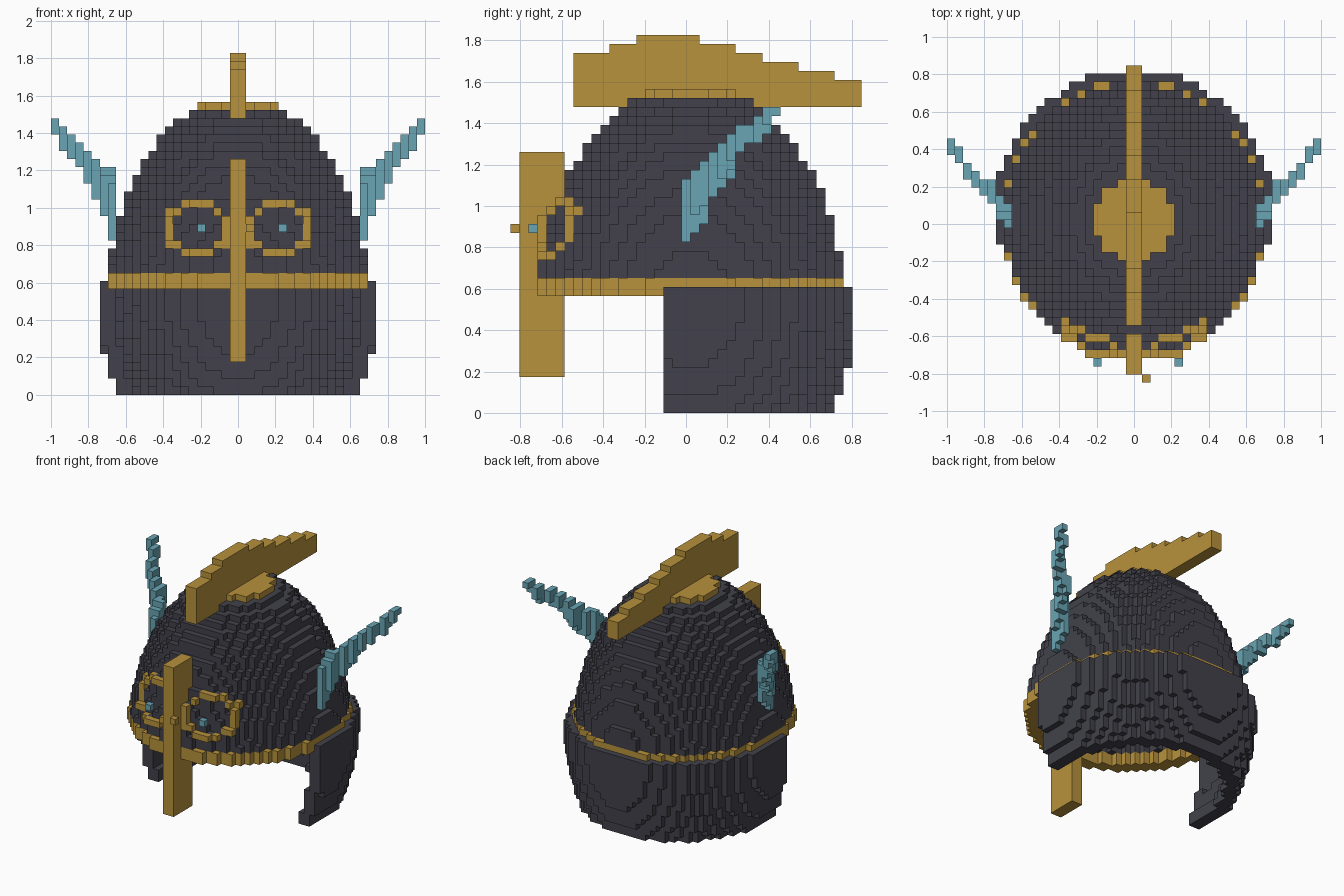
import bpy
import math

if "Cube" in bpy.data.objects:
    bpy.data.objects.remove(bpy.data.objects["Cube"])

V = 2 / 46          # edge length of one block
CY = 0.5            # helmet centre along y, in blocks
grid = {}           # cell (i, j, k) -> part name


def put(part, cells):
    """Claim free cells for a part; earlier parts win."""
    for c in cells:
        grid.setdefault(c, part)


def box(i0, i1, j0, j1, k0, k1):
    return [(i, j, k) for i in range(i0, i1) for j in range(j0, j1) for k in range(k0, k1)]


def inside(i, j, rx, ry):
    return rx > 0 and ry > 0 and ((i + 0.5) / rx) ** 2 + ((j - CY) / ry) ** 2 <= 1


def ellipsoid(i, j, k, rx, ry, zc, h):
    s = 1 - ((k + 0.5 - zc) / h) ** 2
    return s > 0 and inside(i, j, rx * math.sqrt(s), ry * math.sqrt(s))


def shell(k0, k1, rx, ry, zc, h, thick=2, j_min=-20):
    """Hollow ellipsoid layers between two heights."""
    return [(i, j, k) for i, j, k in box(-20, 20, j_min, 21, k0, k1)
            if ellipsoid(i, j, k, rx, ry, zc, h)
            and not ellipsoid(i, j, k, rx - thick, ry - thick, zc, h - thick)]


# Crest: long stepped fin along the top
ends = [-12, -8, -5, 2, 6, 9, 13, 17, 20]
tops = [40, 41, 42, 41, 40, 39, 38, 37]
for a, b, t in zip(ends, ends[1:], tops):
    put("crest", box(-1, 1, a, b, 34, t))

# Nose guard
put("nose_guard", box(-1, 1, -18, -13, 4, 29))

# Crown plate under the crest
put("crown_plate", [c for c in box(-6, 6, -6, 7, 35, 36) if inside(c[0], c[1], 4.95, 4.95)])

# Brow band around the dome
put("brow_band", shell(13, 15, 16.3, 17.3, 14, 200))

# Dome
DOME = (16.2, 17.2, 10.6, 26)
put("dome", shell(15, 35, *DOME))

# Neck and cheek guard, open at the front
put("neck_guard", shell(0, 14, 17.4, 18.5, 13.3, 26, j_min=-2))


# Eye rings: laid one block in front of the dome surface
def surface(i, k):
    j = -20
    while not ellipsoid(i, j, k, *DOME):
        j += 1
    return j


half_ring = [(x, k) for x in range(3, 7) for k in (17, 23)]
half_ring += [(x, k) for x in (2, 7) for k in (18, 22)]
half_ring += [(x, k) for x in (1, 8) for k in (18, 19, 20, 21)] + [(8, 22)]
for x, k in half_ring:
    for i in (x, -1 - x):
        put("eye_rings", [(i, surface(i, k) - 1, k)])
put("beak_stud", [(1, -19, 20)])
put("eyes", [(-5, -17, 20), (5, -17, 20)])

# Horns: columns that rise while sweeping out and back
low = [19, 22, 24, 26, 28, 29, 30, 32]
high = [28, 28, 29, 30, 31, 32, 33, 34]
for n in range(8):
    j0 = round(1.3 * n)
    for i in (15 + n, -16 - n):
        for d, j in enumerate(range(j0, j0 + 2 + (n < 3))):
            top = high[n] - (2 - j if j < 2 else 0)
            put("horns", box(i, i + 1, j, j + 1, low[n] + d, top))

# Unit face corners for the six directions, wound outward
FACES = {
    (1, 0, 0): [(1, 0, 0), (1, 1, 0), (1, 1, 1), (1, 0, 1)],
    (-1, 0, 0): [(0, 0, 0), (0, 0, 1), (0, 1, 1), (0, 1, 0)],
    (0, 1, 0): [(0, 1, 0), (0, 1, 1), (1, 1, 1), (1, 1, 0)],
    (0, -1, 0): [(0, 0, 0), (1, 0, 0), (1, 0, 1), (0, 0, 1)],
    (0, 0, 1): [(0, 0, 1), (1, 0, 1), (1, 1, 1), (0, 1, 1)],
    (0, 0, -1): [(0, 0, 0), (0, 1, 0), (1, 1, 0), (1, 0, 0)],
}


def material(name, rgb):
    m = bpy.data.materials.new(name)
    m.diffuse_color = (*rgb, 1)
    m.use_nodes = True
    m.node_tree.nodes["Principled BSDF"].inputs["Base Color"].default_value = m.diffuse_color
    return m


gold = material("antique_gold", (0.479, 0.287, 0.045))
iron = material("dark_iron", (0.054, 0.053, 0.070))
teal = material("teal", (0.141, 0.376, 0.456))
COLOURS = {"dome": iron, "neck_guard": iron, "horns": teal, "eyes": teal}

# Turn each part's exposed block faces into a mesh
for part in sorted(set(grid.values())):
    index, verts, faces = {}, [], []
    for (i, j, k), owner in grid.items():
        if owner != part:
            continue
        for (dx, dy, dz), corners in FACES.items():
            if (i + dx, j + dy, k + dz) in grid:
                continue
            quad = []
            for a, b, c in corners:
                p = (i + a, j + b, k + c)
                if p not in index:
                    index[p] = len(verts)
                    verts.append((p[0] * V, (p[1] - 0.5) * V, p[2] * V))
                quad.append(index[p])
            faces.append(quad)
    mesh = bpy.data.meshes.new(part)
    mesh.from_pydata(verts, [], faces)
    mesh.materials.append(COLOURS.get(part, gold))
    bpy.context.collection.objects.link(bpy.data.objects.new(part, mesh))
